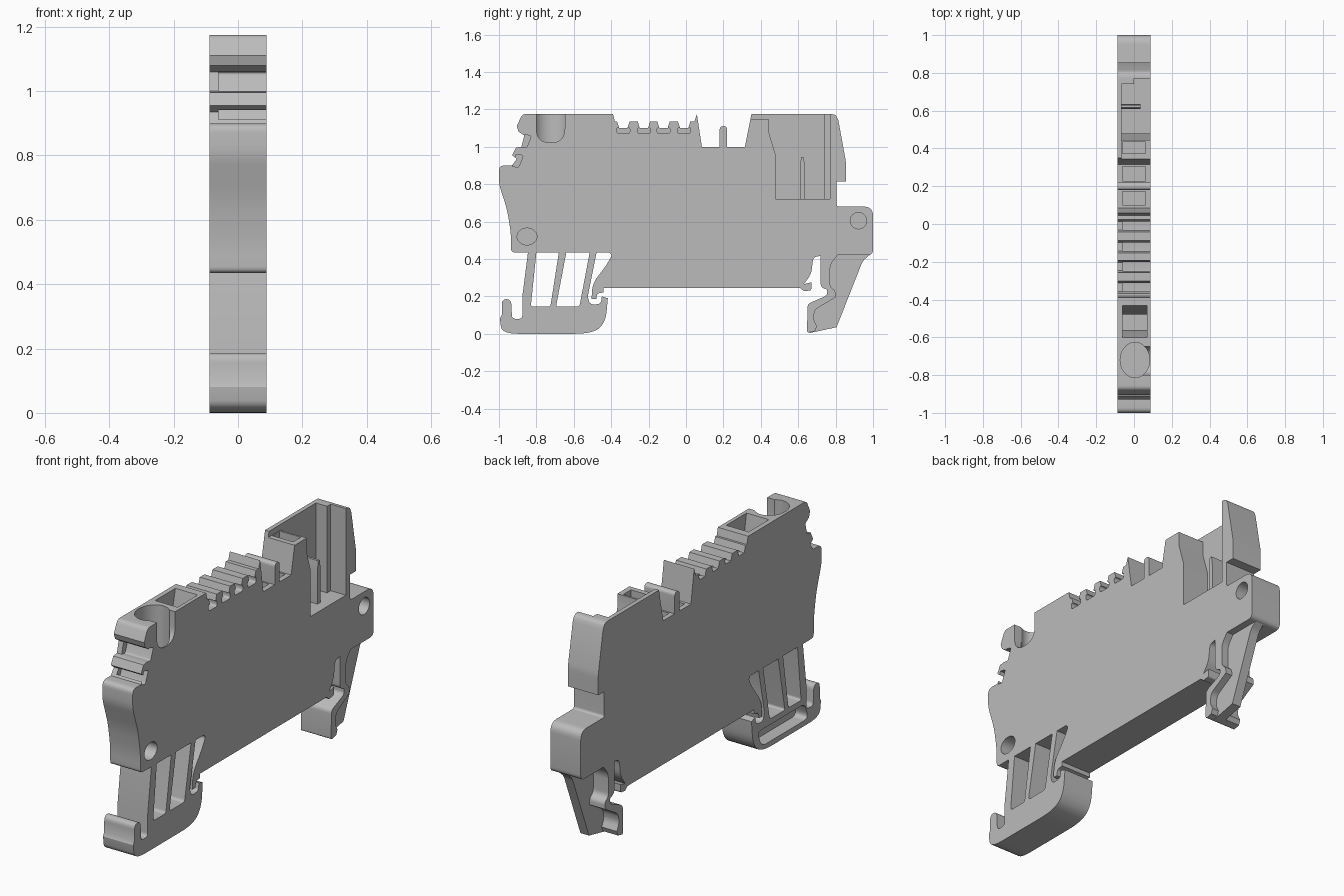
import bpy, bmesh, math
from mathutils import Vector, Matrix

W = 0.088  # half thickness
grey = bpy.data.materials.new("housing grey")
grey.diffuse_color = (0.5, 0.5, 0.5, 1)


def rounded(pts):
    """Profile points (y, z[, r]); corners with r are rounded."""
    out = []
    for i, p in enumerate(pts):
        b = Vector(p[:2])
        if len(p) == 2:
            out.append(b)
            continue
        a = Vector(pts[i - 1][:2]) - b
        c = Vector(pts[(i + 1) % len(pts)][:2]) - b
        a = b + a.normalized() * min(p[2], 0.48 * a.length)
        c = b + c.normalized() * min(p[2], 0.48 * c.length)
        for k in range(7):
            t = k / 6
            out.append(a * (1 - t) ** 2 + b * 2 * t * (1 - t) + c * t * t)
    return out


def finish(name, bm):
    bmesh.ops.recalc_face_normals(bm, faces=bm.faces)
    me = bpy.data.meshes.new(name)
    bm.to_mesh(me)
    bm.free()
    me.materials.append(grey)
    ob = bpy.data.objects.new(name, me)
    bpy.context.collection.objects.link(ob)
    return ob


def prism(name, pts, x0=-W, x1=W):
    """Side profile extruded across x."""
    bm = bmesh.new()
    f = bm.faces.new([bm.verts.new((x0, p[0], p[1])) for p in rounded(pts)])
    r = bmesh.ops.extrude_face_region(bm, geom=[f])
    vs = [v for v in r["geom"] if isinstance(v, bmesh.types.BMVert)]
    bmesh.ops.translate(bm, verts=vs, vec=(x1 - x0, 0, 0))
    return finish(name, bm)


def box(name, y0, y1, z0, z1, x0=-0.2, x1=0.2):
    return prism(name, [(y0, z0), (y1, z0), (y1, z1), (y0, z1)], x0, x1)


def disc(y, z, ry, rz, n=32):
    return [(y + ry * math.cos(2 * math.pi * i / n), z + rz * math.sin(2 * math.pi * i / n)) for i in range(n)]


def cut(ob, cutter):
    cutter.hide_render = True
    m = ob.modifiers.new("cut", "BOOLEAN")
    m.operation, m.solver, m.object = "DIFFERENCE", "EXACT", cutter
    dg = bpy.context.evaluated_depsgraph_get()
    me = bpy.data.meshes.new_from_object(ob.evaluated_get(dg))
    ob.modifiers.clear()
    ob.data = me
    bpy.data.objects.remove(cutter)


# Housing outline, clockwise from the top left
valleys = (-0.335, -0.225, -0.12, -0.01)
outline = [(-0.875, 1.175, 0.02), (-0.39, 1.175), (-0.38, 1.135)]
for c in valleys:
    outline += [(c - 0.033, 1.135), (c - 0.022, 1.1), (c + 0.022, 1.1), (c + 0.033, 1.135)]
outline += [
    (0.045, 1.135), (0.058, 1.175), (0.085, 1.0),
    (0.18, 1.0), (0.18, 1.11, 0.02), (0.22, 1.11, 0.02), (0.22, 1.0),
    (0.315, 1.0), (0.35, 1.175), (0.80, 1.175, 0.03), (0.815, 1.14), (0.855, 0.92, 0.02),
    (0.855, 0.815), (0.805, 0.815), (0.805, 0.68, 0.015), (1.0, 0.68, 0.05), (1.0, 0.42, 0.03),
    (0.72, 0.42), (0.715, 0.415, 0.02), (0.68, 0.41, 0.03), (0.67, 0.32, 0.03), (0.63, 0.265),
    (0.67, 0.275), (0.67, 0.232, 0.01), (0.63, 0.228), (0.61, 0.245), (-0.44, 0.245),
    (-0.44, 0.222), (-0.475, 0.215, 0.015), (-0.48, 0.185), (-0.505, 0.185),
    (-0.50, 0.27, 0.05), (-0.43, 0.36, 0.04), (-0.395, 0.42, 0.02), (-0.41, 0.435), (-0.935, 0.435, 0.02),
    (-0.935, 0.53, 0.05), (-0.955, 0.66, 0.05), (-1.0, 0.80, 0.03), (-1.0, 0.90, 0.03),
    (-0.93, 0.90), (-0.905, 0.935), (-0.93, 0.955), (-0.91, 0.995), (-0.88, 1.0),
    (-0.865, 1.06), (-0.895, 1.08), (-0.905, 1.11),
]
body = prism("housing", outline)

# Undercut marker slots, closed on the far side
for c in valleys:
    cut(body, prism("slot_cut", [(c - 0.035, 1.07, 0.015), (c + 0.035, 1.07, 0.015),
                                 (c + 0.035, 1.103, 0.012), (c - 0.035, 1.103, 0.012)], -0.06, 0.2))
for y, z in ((-0.864, 1.03), (-0.907, 0.925)):
    cut(body, prism("slot_cut", [(y - 0.02, z - 0.03), (y + 0.012, z - 0.035, 0.01),
                                 (y + 0.037, z + 0.028, 0.01), (y, z + 0.035)], -0.06, 0.2))

# Screwdriver bore with its U-shaped side opening
bm = bmesh.new()
bmesh.ops.create_cone(bm, cap_ends=True, segments=40, radius1=0.078, radius2=0.078, depth=0.6,
                      matrix=Matrix.Translation((0.005, -0.72, 1.0)) @ Matrix.Diagonal((1, 1.2, 1, 1)))
cut(body, finish("bore_cut", bm))
cut(body, prism("bore_side_cut", [(-0.80, 1.3), (-0.80, 1.022, 0.075),
                                  (-0.648, 1.022, 0.075), (-0.648, 1.3)], 0.0, 0.2))

# Wire funnel and top pockets
cut(body, prism("funnel_cut", [(-0.604, 1.2), (-0.426, 1.2), (-0.48, 0.95), (-0.48, 0.75),
                               (-0.56, 0.75), (-0.56, 0.95)], -0.062, 0.068))
for y0, y1 in ((0.10, 0.172), (0.228, 0.305), (0.372, 0.435)):
    cut(body, box("pocket_cut", y0, y1, 0.8, 1.3, -0.062, 0.06))

# Open plug chamber on the right face
cut(body, prism("chamber_cut", [(0.3, 1.145), (0.445, 1.145), (0.445, 1.07), (0.478, 0.96), (0.478, 0.72),
                                (0.74, 0.72), (0.74, 1.3), (0.3, 1.3)], -0.065, 0.2))
cut(body, box("chamber_step_cut", 0.70, 0.77, 0.72, 1.3, 0.0, 0.2))

# Blind round holes
cut(body, prism("hole_cut", disc(-0.85, 0.52, 0.053, 0.045), -0.03, 0.2))
cut(body, prism("hole_cut", disc(0.922, 0.605, 0.044, 0.044), -0.03, 0.2))

# Contact blade standing in the chamber
blade = prism("contact_blade", [(0.61, 0.72), (0.635, 0.72), (0.635, 0.90), (0.629, 0.945),
                                (0.616, 0.945), (0.61, 0.90)], -0.065, 0.035)

# Fixed rail foot with slanted legs
foot = prism("rail_foot", [
    (-0.845, 0.435), (-0.875, 0.2), (-0.875, 0.08, 0.02), (-0.93, 0.08, 0.02), (-0.935, 0.185, 0.03),
    (-0.985, 0.185, 0.03), (-0.985, 0.1), (-0.995, 0.08), (-0.985, 0.0, 0.09), (-0.50, 0.0, 0.1),
    (-0.43, 0.06, 0.1), (-0.418, 0.19), (-0.45, 0.2), (-0.455, 0.16, 0.02), (-0.515, 0.155, 0.03),
    (-0.525, 0.2), (-0.478, 0.435)])
for a, b, c, d in ((-0.80, -0.68, -0.725, -0.83), (-0.64, -0.515, -0.57, -0.695)):
    cut(foot, prism("leg_gap_cut", [(a, 0.435), (a, 0.5), (b, 0.5), (b, 0.435),
                                    (c, 0.145, 0.015), (d, 0.145, 0.015)], -0.2, 0.2))
cut(foot, prism("foot_recess_cut", [(-0.89, 0.028, 0.04), (-0.50, 0.028, 0.04),
                                    (-0.47, 0.115, 0.03), (-0.86, 0.115, 0.03)], -0.2, -0.02))

# Sprung rail latch: full-width strip and thinner web
latch = prism("rail_latch", [
    (0.72, 0.42), (0.72, 0.25, 0.02), (0.755, 0.235), (0.755, 0.205, 0.02), (0.65, 0.16, 0.02),
    (0.647, 0.005, 0.015), (0.69, 0.015), (0.70, 0.04), (0.68, 0.08, 0.02), (0.69, 0.13, 0.02),
    (0.80, 0.195), (0.80, 0.23, 0.02), (0.77, 0.25, 0.02), (0.77, 0.37, 0.03), (0.81, 0.42)])
web = prism("latch_web", [
    (0.76, 0.42), (0.98, 0.42), (0.945, 0.39, 0.02), (0.805, 0.035), (0.66, 0.004),
    (0.67, 0.13), (0.78, 0.2), (0.76, 0.3)], 0.0, 0.05)

# Smooth rounded corners, keep hard edges
for ob in (body, blade, foot, latch, web):
    ob.select_set(True)
    bpy.context.view_layer.objects.active = ob
bpy.ops.object.shade_smooth_by_angle(angle=math.radians(30))
